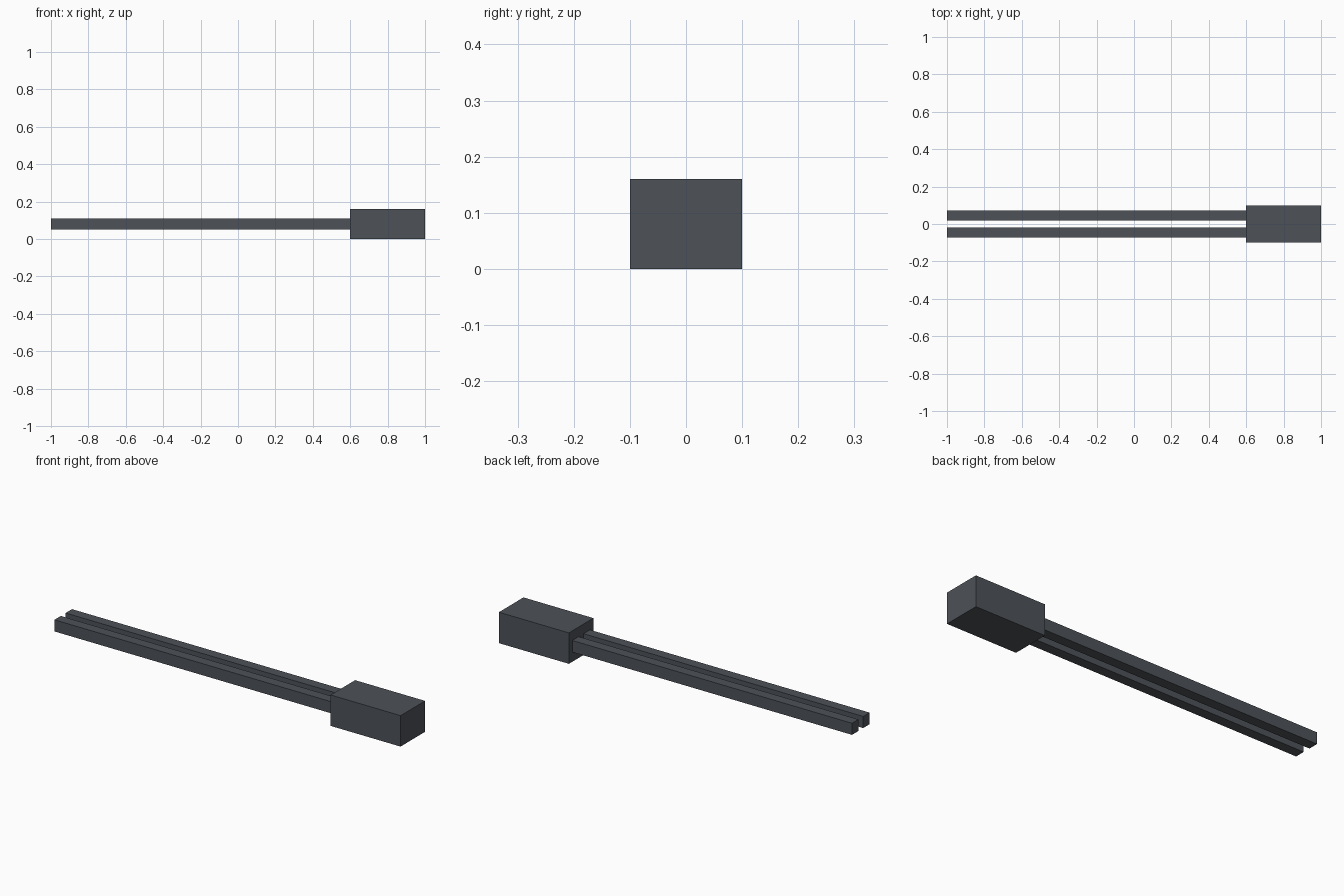
import bpy

if "Cube" in bpy.data.objects:
    bpy.data.objects.remove(bpy.data.objects["Cube"], do_unlink=True)

# Dark slate grey for every part
slate = bpy.data.materials.new("slate_grey")
slate.use_nodes = True
colour = (0.075, 0.084, 0.098, 1)
slate.diffuse_color = colour
slate.node_tree.nodes["Principled BSDF"].inputs["Base Color"].default_value = colour


def box(name, low, high):
    """Axis-aligned block between two corners."""
    centre = [(a + b) / 2 for a, b in zip(low, high)]
    bpy.ops.mesh.primitive_cube_add(size=1, location=centre)
    part = bpy.context.object
    part.name = name
    part.scale = [b - a for a, b in zip(low, high)]
    bpy.ops.object.transform_apply(location=False, rotation=False, scale=True)
    part.data.materials.append(slate)
    return part


# End block
box("end_block", (0.6, -0.1, 0), (1, 0.1, 0.16))

# Two parallel rails with a slot between them
inner, outer = 0.02, 0.072
box("back_rail", (-1, inner, 0.05), (0.6, outer, 0.11))
box("front_rail", (-1, -outer, 0.05), (0.6, -inner, 0.11))
